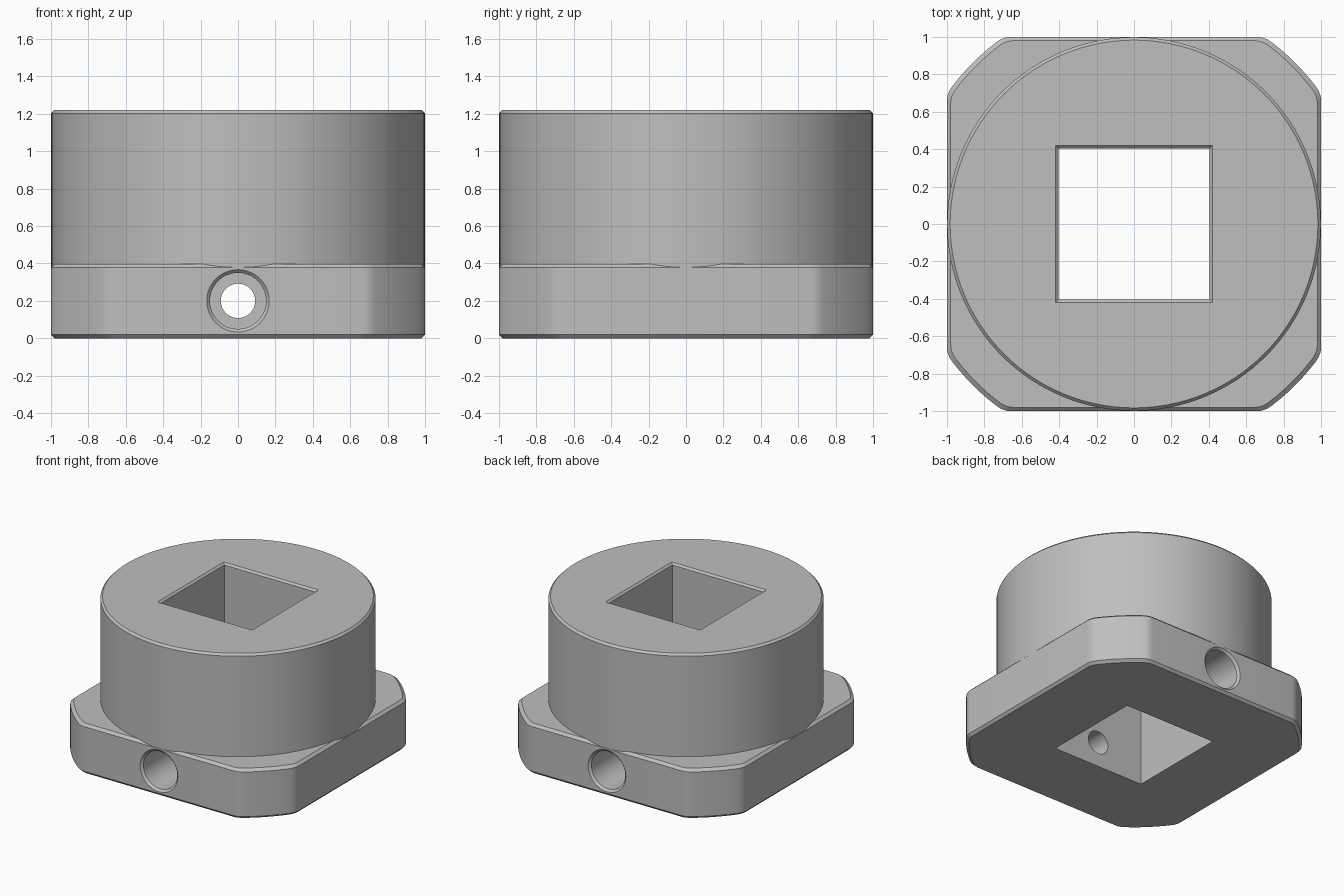
import bpy, bmesh, math
from mathutils import Vector

if "Cube" in bpy.data.objects:
    bpy.data.objects.remove(bpy.data.objects["Cube"])

grey = bpy.data.materials.new("plain_grey")
grey.diffuse_color = (0.52, 0.52, 0.52, 1)
grey.use_nodes = True
grey.node_tree.nodes["Principled BSDF"].inputs["Base Color"].default_value = grey.diffuse_color


def loft(name, loops):
    """Solid skinned through closed loops of equal length, bottom to top."""
    bm = bmesh.new()
    rings = [[bm.verts.new(p) for p in loop] for loop in loops]
    n = len(rings[0])
    for a, b in zip(rings, rings[1:]):
        for i in range(n):
            j = (i + 1) % n
            bm.faces.new((a[i], a[j], b[j], b[i]))
    bm.faces.new(rings[0][::-1])
    bm.faces.new(rings[-1])
    bmesh.ops.recalc_face_normals(bm, faces=bm.faces)
    mesh = bpy.data.meshes.new(name)
    bm.to_mesh(mesh)
    bm.free()
    mesh.materials.append(grey)
    obj = bpy.data.objects.new(name, mesh)
    bpy.context.collection.objects.link(obj)
    return obj


def circle(r, z, n):
    return [(r * math.cos(2 * math.pi * i / n), r * math.sin(2 * math.pi * i / n), z)
            for i in range(n)]


def square(h, z):
    return [(h, h, z), (-h, h, z), (-h, -h, z), (h, -h, z)]


# Flange outline: square with arc-cut corners and softened junctions
R = 1.219
a0 = math.acos(1 / R)
start, ctrl = Vector((1, 0.66)), Vector((1, R * math.sin(a0)))
a1 = a0 + math.radians(2)
end = Vector((R * math.cos(a1), R * math.sin(a1)))
soft = [start * (1 - t) ** 2 + ctrl * 2 * t * (1 - t) + end * t * t
        for t in (0, 0.25, 0.5, 0.75, 1)]
arc = [Vector((R * math.cos(a), R * math.sin(a)))
       for a in (a1 + (math.pi / 2 - 2 * a1) * k / 6 for k in range(1, 6))]
corner = soft + arc + [Vector((p.y, p.x)) for p in reversed(soft)]
outline = []
for q in range(4):
    c, s = (1, 0, -1, 0)[q], (0, 1, 0, -1)[q]
    outline += [(p.x * c - p.y * s, p.x * s + p.y * c) for p in corner]


def flange_loop(scale, z):
    return [(x * scale, y * scale, z) for x, y in outline]


# Flange and round boss
body = loft("collar_body", [flange_loop(0.982, 0), flange_loop(1, 0.02),
                            flange_loop(1, 0.378), flange_loop(0.98, 0.398)])
boss = loft("boss", [circle(0.999, 0.2, 128), circle(0.999, 1.203, 128),
                     circle(0.983, 1.22, 128)])

# Square through-bore with chamfered top edge
bore = loft("bore_cutter", [square(0.405, -0.1), square(0.405, 1.205),
                            square(0.43, 1.23)])

# Stepped cross hole, running front to back
half = [(1.01, 0.177), (0.983, 0.15), (0.62, 0.15), (0.62, 0.092)]
profile = [(-y, r) for y, r in half] + half[::-1]
hole = loft("cross_hole_cutter",
            [[(x, y, 0.2 + z) for x, z, _ in circle(r, 0, 48)] for y, r in profile])

# Combine and bake the modifiers
for tool, op in ((boss, 'UNION'), (bore, 'DIFFERENCE'), (hole, 'DIFFERENCE')):
    mod = body.modifiers.new(tool.name, 'BOOLEAN')
    mod.operation, mod.object, mod.solver = op, tool, 'EXACT'
    tool.hide_render = True
bpy.context.view_layer.objects.active = body
body.select_set(True)
for mod in list(body.modifiers):
    bpy.ops.object.modifier_apply(modifier=mod.name)
for tool in (boss, bore, hole):
    bpy.data.objects.remove(tool)
bpy.ops.object.shade_smooth_by_angle(angle=math.radians(25))
